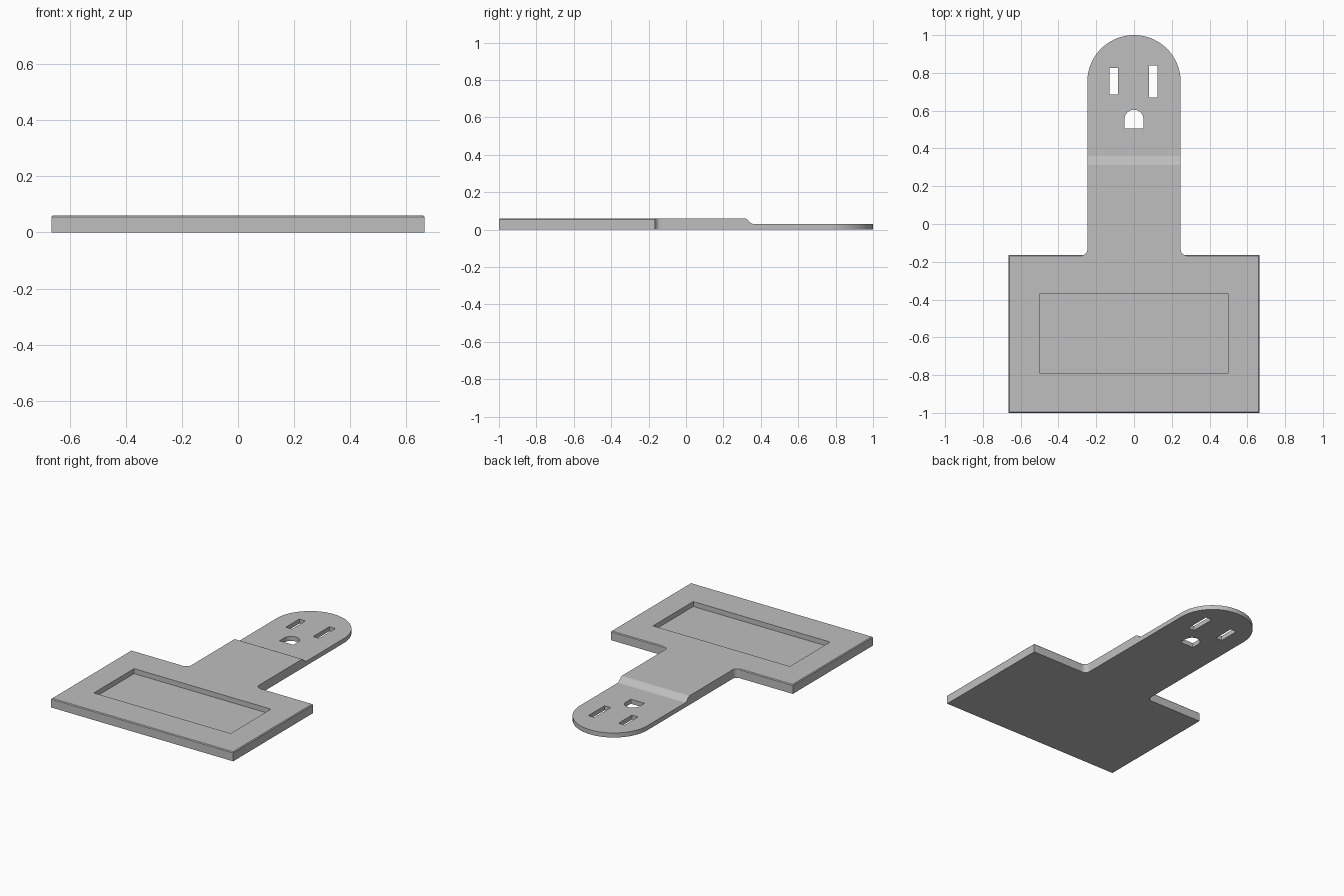
import bpy, bmesh
from math import sin, cos, radians
from mathutils import Matrix

cube = bpy.data.objects.get("Cube")
if cube:
    bpy.data.objects.remove(cube, do_unlink=True)

HALF_W, NECK, SHOULDER, FILLET = 0.665, 0.247, -0.165, 0.03
THICK, THIN = 0.06, 0.03

grey = bpy.data.materials.new("plain_grey")
grey.use_nodes = True
grey.diffuse_color = (0.52, 0.52, 0.52, 1)
grey.node_tree.nodes["Principled BSDF"].inputs["Base Color"].default_value = grey.diffuse_color


def arc(cx, cy, r, start, end, steps):
    angles = [radians(start + (end - start) * i / steps) for i in range(steps + 1)]
    return [(cx + r * cos(a), cy + r * sin(a)) for a in angles]


def rect(x0, x1, y0, y1):
    return [(x0, y0), (x1, y0), (x1, y1), (x0, y1)]


def prism(points, z0, z1):
    """Extrude an outline from z0 up to z1."""
    bm = bmesh.new()
    face = bm.faces.new([bm.verts.new((x, y, z0)) for x, y in points])
    new = bmesh.ops.extrude_face_region(bm, geom=[face])["geom"]
    bmesh.ops.translate(bm, vec=(0, 0, z1 - z0),
                        verts=[v for v in new if isinstance(v, bmesh.types.BMVert)])
    bmesh.ops.recalc_face_normals(bm, faces=bm.faces)
    return bm


def make(name, bm):
    mesh = bpy.data.meshes.new(name)
    bm.to_mesh(mesh)
    bm.free()
    mesh.materials.append(grey)
    obj = bpy.data.objects.new(name, mesh)
    bpy.context.collection.objects.link(obj)
    return obj


# Body outline: wide plate, filleted shoulders, neck with a round end
right = [(HALF_W, -1), (HALF_W, SHOULDER)]
right += arc(NECK + FILLET, SHOULDER + FILLET, FILLET, 270, 180, 8)
left = [(-x, y) for x, y in reversed(right)]
bm = prism(right + arc(0, 1 - NECK, NECK, 0, 180, 48) + left, 0, THICK)

# Fine chamfer on the upper edge of the wide plate
rim = [e for e in bm.edges
       if all(v.co.z > THICK - 0.001 and v.co.y < SHOULDER + 0.001 for v in e.verts)]
bmesh.ops.bevel(bm, geom=rim, offset=0.005, segments=1, affect='EDGES')
body = make("plug_plate", bm)

# Step down to the thin end, as an S-shaped ramp swept across the neck
ramp = arc(0.312, THICK - 0.022, 0.022, 90, 45, 4)
ramp += arc(0.362, THIN + 0.022, 0.022, 225, 270, 4)
ramp_bm = prism([(0.312, 0.2)] + ramp + [(1.2, THIN), (1.2, 0.2)], -0.5, 0.5)
ramp_bm.transform(Matrix(((0, 0, 1, 0), (1, 0, 0, 0), (0, 1, 0, 0), (0, 0, 0, 1))))

# Label recess, two blade slots and the ground pin hole
ground = [(-0.05, 0.505), (0.05, 0.505)] + arc(0, 0.555, 0.05, 0, 180, 20)
cutters = [
    make("ramp_cutter", ramp_bm),
    make("recess_cutter", prism(rect(-0.5, 0.5, -0.79, -0.37), 0.027, 0.2)),
    make("slot_cutter_right", prism(rect(-0.13, -0.085, 0.685, 0.825), -0.1, 0.2)),
    make("slot_cutter_left", prism(rect(0.08, 0.125, 0.67, 0.84), -0.1, 0.2)),
    make("ground_cutter", prism(ground, -0.1, 0.2)),
]
for cutter in cutters:
    cutter.hide_render = True
    mod = body.modifiers.new(cutter.name, 'BOOLEAN')
    mod.operation, mod.solver, mod.object = 'DIFFERENCE', 'EXACT', cutter

# Bake the cuts and drop the cutters
graph = bpy.context.evaluated_depsgraph_get()
body_mesh = bpy.data.meshes.new_from_object(body.evaluated_get(graph))
body.modifiers.clear()
body.data = body_mesh
for cutter in cutters:
    bpy.data.objects.remove(cutter, do_unlink=True)

# Smooth the curved strips, keep the large flat faces flat
bpy.ops.object.select_all(action='DESELECT')
body.select_set(True)
bpy.context.view_layer.objects.active = body
bpy.ops.object.shade_smooth_by_angle(angle=radians(30))
for poly in body.data.polygons:
    if poly.area > 0.01:
        poly.use_smooth = False
